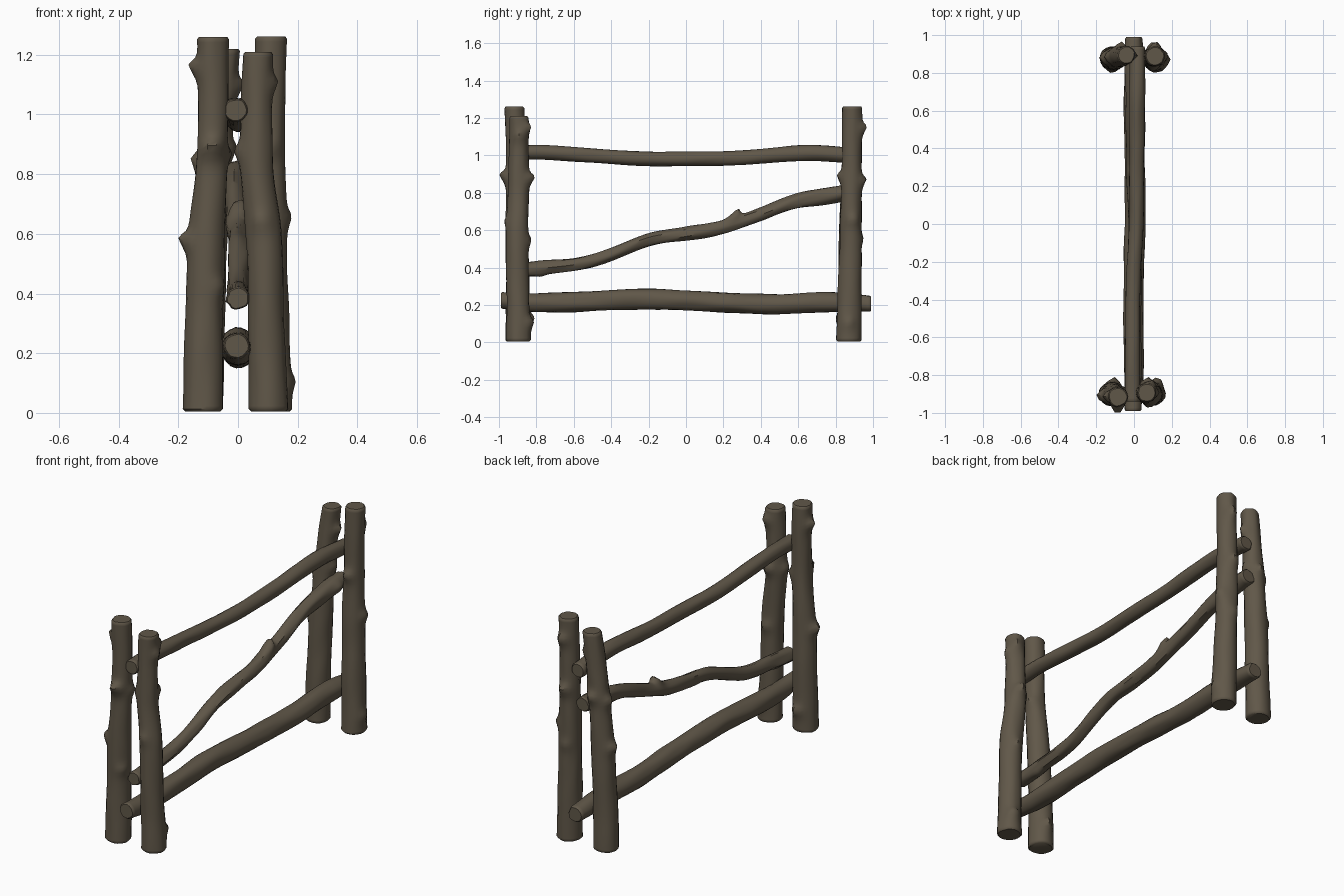
import bpy, bmesh, math
from mathutils import Vector, noise

wood = bpy.data.materials.new("weathered brown wood")
wood.diffuse_color = (0.118, 0.096, 0.066, 1)


def spline(pts, t):
    """Smooth interpolation of (t, a, b, radius) control points."""
    i = 0
    while i < len(pts) - 2 and t > pts[i + 1][0]:
        i += 1
    p1, p2 = Vector(pts[i]), Vector(pts[i + 1])
    p0 = Vector(pts[i - 1]) if i > 0 else p1
    p3 = Vector(pts[i + 2]) if i + 2 < len(pts) else p2
    h = p2[0] - p1[0]
    s = (t - p1[0]) / h
    m1 = (p2 - p0) / (p2[0] - p0[0]) * h
    m2 = (p3 - p1) / (p3[0] - p1[0]) * h
    return (p1 * (2*s**3 - 3*s**2 + 1) + m1 * (s**3 - 2*s**2 + s)
            + p2 * (3*s**2 - 2*s**3) + m2 * (s**3 - s**2))


def log(name, pts, place, knots, seed, rough=0.005, sides=18):
    """Rough log along one axis; knots are (t, angle in degrees, height)."""
    t0, t1 = pts[0][0], pts[-1][0]
    n = int((t1 - t0) / 0.018)
    ts = [t0, t0 + 0.008] + [t0 + (t1 - t0) * i / n for i in range(1, n)] + [t1 - 0.008, t1]
    bm = bmesh.new()
    rings = []
    for k, t in enumerate(ts):
        _, ca, cb, rad = spline(pts, t)
        if k in (0, len(ts) - 1):
            rad *= 0.88                                  # worn end edge
        ring = []
        for j in range(sides):
            a = 2 * math.pi * j / sides
            r = rad + rough * noise.noise(
                Vector((1.6 * math.cos(a) + seed * 7.3, 1.6 * math.sin(a), t * 5)))
            shift = 0
            for kt, ka, kh in knots:                     # broken branch stubs
                da = (a - math.radians(ka) + math.pi) % (2 * math.pi) - math.pi
                d = math.hypot(da * rad, (t - kt) * 0.8)
                w = math.exp(-(d / 0.024) ** 1.6)
                r += kh * w
                shift += 0.5 * kh * w
            ring.append(bm.verts.new(place(t + shift * (0 < k < len(ts) - 1),
                                           ca + r * math.cos(a), cb + r * math.sin(a))))
        rings.append(ring)
    for r0, r1 in zip(rings, rings[1:]):
        for j in range(sides):
            i = (j + 1) % sides
            bm.faces.new((r0[j], r0[i], r1[i], r1[j]))
    bm.faces.new(rings[0])
    bm.faces.new(rings[-1])
    bmesh.ops.recalc_face_normals(bm, faces=bm.faces)
    me = bpy.data.meshes.new(name)
    bm.to_mesh(me)
    bm.free()
    me.materials.append(wood)
    ob = bpy.data.objects.new(name, me)
    bpy.context.collection.objects.link(ob)
    bpy.ops.object.select_all(action='DESELECT')
    ob.select_set(True)
    bpy.context.view_layer.objects.active = ob
    bpy.ops.object.shade_smooth_by_angle(angle=math.radians(45))


def upright(t, a, b):
    return (a, b, t)


def lengthwise(t, a, b):
    return (a, t, b)


# Posts: points are (z, x, y, radius)
log("front_left_post",
    [(0.005, -0.118, -0.90, 0.067), (0.3, -0.113, -0.90, 0.063), (0.6, -0.104, -0.905, 0.060),
     (0.9, -0.086, -0.91, 0.052), (1.26, -0.085, -0.915, 0.053)], upright,
    [(1.15, 180, 0.032), (0.88, 270, 0.045), (0.86, 20, 0.02), (0.57, 185, 0.036),
     (0.42, 320, 0.015), (0.12, 80, 0.025)], 1)
log("front_right_post",
    [(0.005, 0.102, -0.895, 0.066), (0.3, 0.095, -0.90, 0.060), (0.6, 0.085, -0.90, 0.060),
     (0.85, 0.062, -0.895, 0.055), (1.21, 0.068, -0.893, 0.050)], upright,
    [(1.14, 60, 0.025), (1.1, 0, 0.02), (0.87, 75, 0.035), (0.87, 180, 0.02),
     (0.64, 265, 0.015), (0.54, 85, 0.018), (0.1, 70, 0.028)], 2)
log("back_left_post",
    [(0.005, -0.115, 0.875, 0.066), (0.3, -0.108, 0.875, 0.062), (0.6, -0.095, 0.88, 0.060),
     (0.9, -0.075, 0.885, 0.054), (1.22, -0.040, 0.895, 0.048)], upright,
    [(1.09, 0, 0.025), (0.84, 180, 0.025), (0.86, 80, 0.03), (0.88, 0, 0.02),
     (0.58, 180, 0.03), (0.12, 265, 0.015)], 3)
log("back_right_post",
    [(0.005, 0.116, 0.87, 0.067), (0.3, 0.110, 0.875, 0.062), (0.6, 0.105, 0.88, 0.059),
     (0.9, 0.105, 0.885, 0.054), (1.262, 0.111, 0.888, 0.052)], upright,
    [(1.14, 85, 0.028), (0.88, 265, 0.028), (0.86, 90, 0.03), (0.65, 10, 0.02),
     (0.55, 95, 0.012), (0.1, 0, 0.015)], 4)

# Rails: points are (y, x, z, radius)
log("top_rail",
    [(-0.94, -0.008, 1.015, 0.040), (-0.75, -0.008, 1.017, 0.040), (-0.3, -0.004, 0.985, 0.038),
     (0.0, 0.012, 0.981, 0.038), (0.3, 0.014, 0.988, 0.039), (0.65, 0.016, 1.012, 0.042),
     (0.94, 0.02, 0.995, 0.041)], lengthwise, [], 5, 0.004)
log("middle_rail",
    [(-0.93, -0.002, 0.385, 0.038), (-0.8, 0.0, 0.393, 0.038), (-0.5, 0.0, 0.435, 0.036),
     (-0.2, 0.004, 0.547, 0.036), (0.0, 0.004, 0.580, 0.036), (0.2, 0.0, 0.617, 0.038),
     (0.4, -0.004, 0.683, 0.038), (0.6, -0.006, 0.757, 0.039), (0.8, -0.004, 0.790, 0.045),
     (0.93, -0.004, 0.805, 0.042)], lengthwise,
    [(0.255, 85, 0.05), (-0.78, 270, 0.01), (0.84, 10, 0.015)], 6, 0.008)
log("bottom_rail",
    [(-0.99, -0.004, 0.225, 0.044), (-0.8, -0.002, 0.210, 0.052), (-0.25, 0.0, 0.230, 0.055),
     (0.1, 0.006, 0.220, 0.054), (0.43, 0.004, 0.205, 0.053), (0.8, 0.0, 0.215, 0.053),
     (0.99, 0.0, 0.205, 0.044)], lengthwise, [], 7, 0.006)
